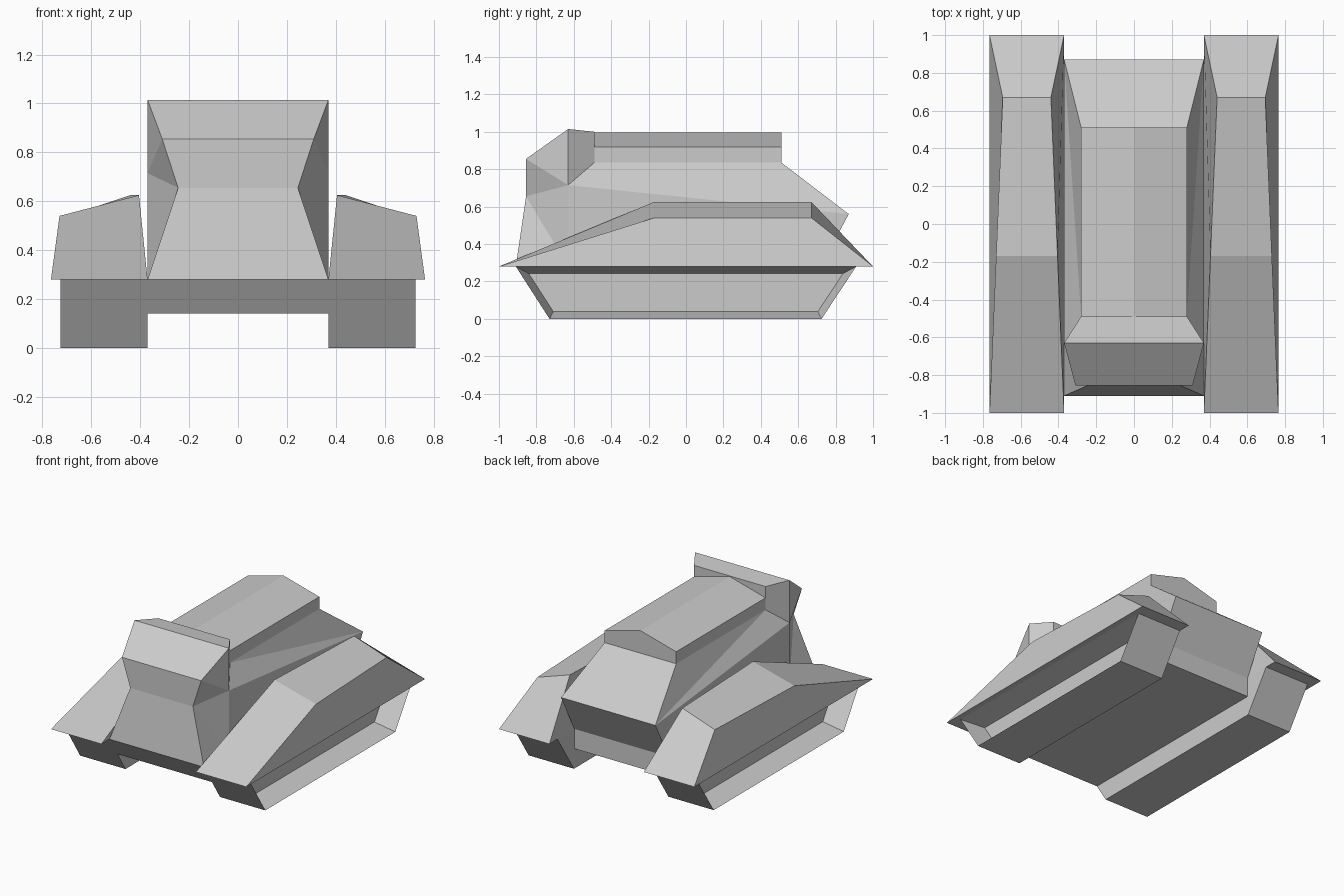
import bpy, bmesh

if "Cube" in bpy.data.objects:
    bpy.data.objects.remove(bpy.data.objects["Cube"])

grey = bpy.data.materials.new("hull_grey")
grey.diffuse_color = (0.6, 0.6, 0.6, 1)
grey.use_nodes = True
grey.node_tree.nodes["Principled BSDF"].inputs["Base Color"].default_value = grey.diffuse_color


def make(name, verts, faces, edit=None):
    """Create a flat-shaded object, with an optional bmesh edit step."""
    bm = bmesh.new()
    vs = [bm.verts.new(v) for v in verts]
    for f in faces:
        bm.faces.new([vs[i] for i in f])
    bmesh.ops.recalc_face_normals(bm, faces=bm.faces[:])
    if edit:
        edit(bm)
    me = bpy.data.meshes.new(name)
    bm.to_mesh(me)
    bm.free()
    me.materials.append(grey)
    ob = bpy.data.objects.new(name, me)
    bpy.context.collection.objects.link(ob)
    return ob


def loft(name, a, b, edit=None):
    """Solid between two matching outlines."""
    n = len(a)
    faces = [(i, (i + 1) % n, n + (i + 1) % n, n + i) for i in range(n)]
    faces += [tuple(range(n)), tuple(range(n, 2 * n))]
    return make(name, a + b, faces, edit)


def mirror_x(ob):
    ob.modifiers.new("mirror", 'MIRROR').use_mirror_merge = False


# Hull with faceted front head: right-hand outline, running front, top, back, bottom
right = [(.37, -.91, .28), (.245, -.855, .655), (.31, -.855, .855),
         (.37, -.63, 1.015), (.28, -.49, 1.0), (.28, -.49, .835),
         (.28, .51, .835), (.37, .87, .56), (.37, .72, .28),
         (.37, -.63, .28), (.37, -.63, .715)]
side = [(0, 9, 1), (1, 9, 10), (1, 10, 2), (2, 10, 3), (3, 10, 5, 4),
        (10, 7, 5), (5, 7, 6), (10, 9, 8, 7)]
n = len(right)
left = [(-x, y, z) for x, y, z in right]
faces = [(i, (i + 1) % 10, n + (i + 1) % 10, n + i) for i in range(10)]
faces += side + [tuple(n + i for i in reversed(f)) for f in side]
make("hull", right + left, faces)

# Gabled roof on the rear deck
roof = [(-.28, .825), (.28, .825), (.28, .92), (0, .995), (-.28, .92)]
loft("roof", [(x, -.49, z) for x, z in roof], [(x, .51, z) for x, z in roof])

# Belly between the tracks
belly = [(-.91, .28), (-.82, .14), (.72, .14), (.72, .28)]
loft("belly", [(-.37, y, z) for y, z in belly], [(.37, y, z) for y, z in belly])


# Track pods with a deep recess in the outer wall
def recess(bm):
    outer = [f for f in bm.faces if f.normal.x > .9]
    bmesh.ops.inset_individual(bm, faces=outer, thickness=.038,
                               use_even_offset=True)
    for v in outer[0].verts:
        v.co.x -= .15


track = [(-.91, .28), (-.73, 0), (.725, 0), (.91, .28)]
mirror_x(loft("track", [(.37, y, z) for y, z in track],
              [(.725, y, z) for y, z in track], recess))

# Sloped fenders above the tracks
mirror_x(loft("fender",
              [(.37, -1, .28), (.765, -1, .28), (.765, 1, .28), (.37, 1, .28)],
              [(.405, -.17, .625), (.73, -.17, .54),
               (.695, .67, .54), (.44, .67, .625)]))
